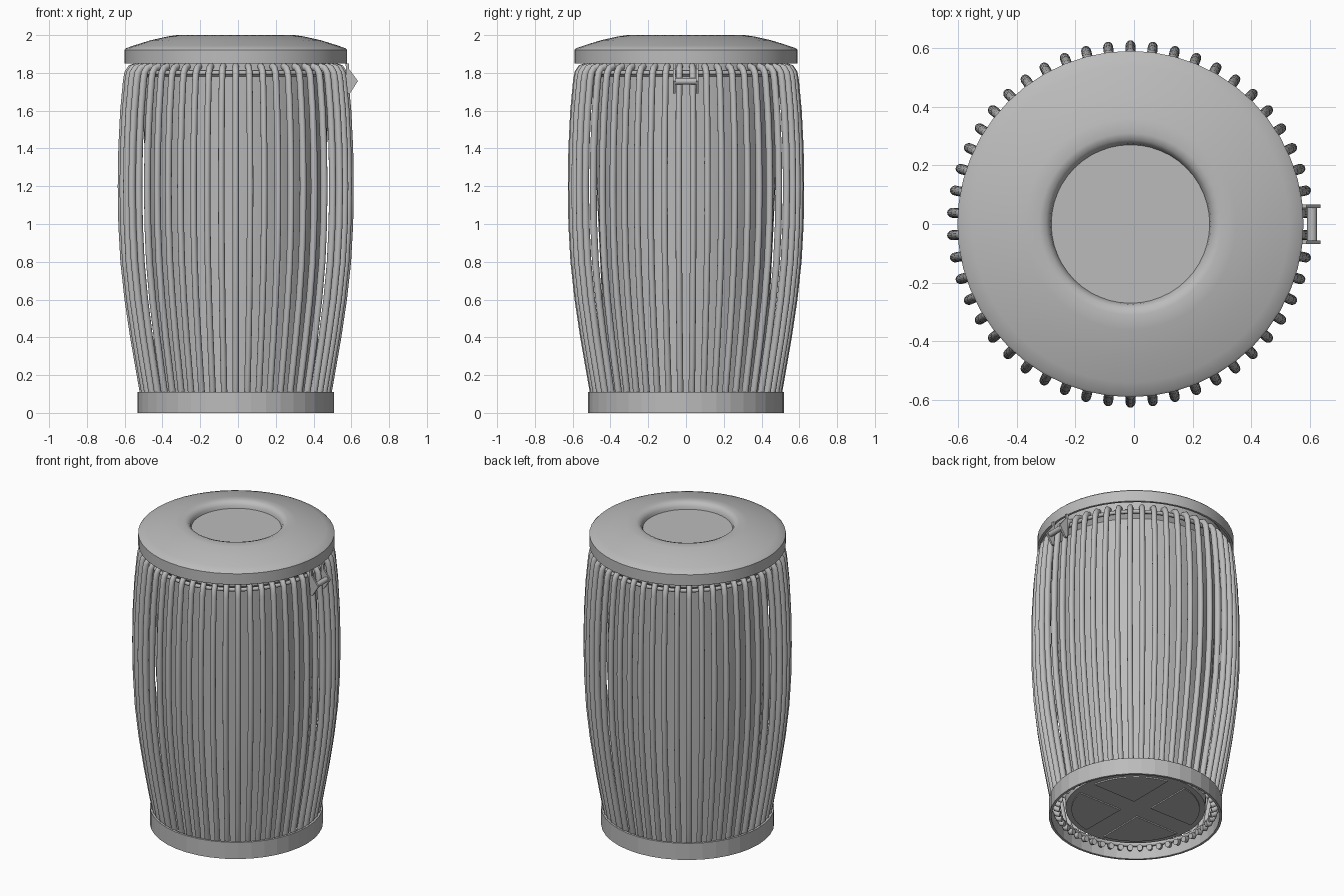
import bpy, bmesh, math
from mathutils import Vector, Matrix

if "Cube" in bpy.data.objects:
    bpy.data.objects.remove(bpy.data.objects["Cube"], do_unlink=True)

CX = -0.012          # axis of the bin, shifted to leave room for the latch
BARS = 50
SIDES = 16           # sides of each bar's oval section

grey = bpy.data.materials.new("painted_grey")
grey.use_nodes = True
tone = (0.5, 0.5, 0.5, 1)
grey.diffuse_color = tone
grey.node_tree.nodes["Principled BSDF"].inputs["Base Color"].default_value = tone


def finish(name, bm, smooth=True):
    bmesh.ops.recalc_face_normals(bm, faces=bm.faces)
    mesh = bpy.data.meshes.new(name)
    bm.to_mesh(mesh)
    bm.free()
    mesh.materials.append(grey)
    obj = bpy.data.objects.new(name, mesh)
    bpy.context.collection.objects.link(obj)
    if smooth:
        bpy.ops.object.select_all(action='DESELECT')
        obj.select_set(True)
        bpy.context.view_layer.objects.active = obj
        bpy.ops.object.shade_smooth_by_angle(angle=math.radians(40))
    return obj


def lathe(name, profile, sides, closed=False, smooth=True):
    """Spin a list of (radius, height) points around the bin axis."""
    bm = bmesh.new()
    verts = [bm.verts.new((CX + r, 0, z)) for r, z in profile]
    pairs = list(zip(verts, verts[1:]))
    if closed:
        pairs.append((verts[-1], verts[0]))
    edges = [bm.edges.new(p) for p in pairs]
    bmesh.ops.spin(bm, geom=verts + edges, cent=(CX, 0, 0), axis=(0, 0, 1),
                   angle=math.tau, steps=sides)
    bmesh.ops.remove_doubles(bm, verts=bm.verts, dist=0.0005)
    return finish(name, bm, smooth)


def prism(bm, outline, offset):
    """Extrude a flat outline by an offset vector."""
    face = bm.faces.new([bm.verts.new(p) for p in outline])
    new = bmesh.ops.extrude_face_region(bm, geom=[face])["geom"]
    bmesh.ops.translate(bm, vec=offset,
                        verts=[v for v in new if isinstance(v, bmesh.types.BMVert)])


# Base ring, open underneath
lathe("base_ring", [(0.52, 0), (0.52, 0.11), (0.505, 0.11), (0.505, 0)], 40,
      closed=True, smooth=False)

# Domed lid with a shallow dished centre
lathe("lid", [(0, 1.955), (0.27, 1.955), (0.274, 1.975), (0.287, 1.992), (0.31, 2.0),
              (0.36, 1.993), (0.45, 1.973), (0.54, 1.945), (0.582, 1.93),
              (0.59, 1.922), (0.59, 1.85), (0.575, 1.85), (0.575, 1.905), (0, 1.925)], 48)

# Tapered inner liner with a flared lip under the lid
lathe("liner", [(0, 0.06), (0.42, 0.06), (0.44, 0.5), (0.483, 1.4), (0.5, 1.78),
                (0.53, 1.81), (0.53, 1.9), (0.515, 1.9), (0.515, 1.82), (0.49, 1.79),
                (0.41, 0.08), (0, 0.08)], 48)

# Hoops that carry the bars
for name, radius, height in (("top_hoop", 0.55, 1.8), ("bottom_hoop", 0.475, 0.08)):
    ring = [(radius + 0.012 * math.cos(a), height + 0.012 * math.sin(a))
            for a in (math.tau * i / 12 for i in range(12))]
    lathe(name, ring, 50, closed=True)

# Quarter panels pressed into the underside
bm = bmesh.new()
arc = [math.radians(10 + 70 * i / 10) for i in range(11)]
for quarter in range(4):
    turn = Matrix.Rotation(quarter * math.pi / 2, 3, 'Z')
    sector = [(0.065, 0.065)] + [(0.385 * math.cos(a), 0.385 * math.sin(a)) for a in arc]
    prism(bm, [turn @ Vector((x, y, 0.06)) + Vector((CX, 0, 0)) for x, y in sector],
          Vector((0, 0, -0.008)))
finish("underside_panels", bm, smooth=False)

# Bowed bars: one oval tube swept along (radius, height) points, repeated around the axis
path = [(0.455, 0.05), (0.475, 0.055), (0.487, 0.09), (0.515, 0.25), (0.541, 0.4),
        (0.571, 0.6), (0.593, 0.8), (0.604, 1.0), (0.607, 1.2), (0.604, 1.4),
        (0.594, 1.6), (0.579, 1.76), (0.572, 1.8), (0.556, 1.825), (0.525, 1.834)]
points = [Vector((r, 0, z)) for r, z in path]
side = Vector((0, 1, 0))
bm = bmesh.new()
for n in range(BARS):
    turn = Matrix.Rotation(math.pi / 2 + math.tau * n / BARS, 3, 'Z')
    rings = []
    for i, p in enumerate(points):
        along = (points[min(i + 1, len(points) - 1)] - points[max(i - 1, 0)]).normalized()
        out = side.cross(along)
        rings.append([bm.verts.new(turn @ (p + 0.019 * math.cos(a) * out + 0.017 * math.sin(a) * side)
                                   + Vector((CX, 0, 0)))
                      for a in (math.tau * k / SIDES for k in range(SIDES))])
    for lower, upper in zip(rings, rings[1:]):
        for k in range(SIDES):
            j = (k + 1) % SIDES
            bm.faces.new((lower[k], lower[j], upper[j], upper[k]))
    bm.faces.new(rings[0])
    bm.faces.new(rings[-1])
finish("bars", bm)

# Latch on the left side: two pointed cheeks and a cross pin
bm = bmesh.new()
cheek = [(0.57, 1.85), (0.588, 1.85), (0.588, 1.82), (0.635, 1.757), (0.592, 1.69), (0.575, 1.69)]
for y in (-0.068, 0.054):
    prism(bm, [(x, y, z) for x, z in cheek], Vector((0, 0.012, 0)))
finish("latch_cheeks", bm, smooth=False)

bm = bmesh.new()
bmesh.ops.create_cone(bm, cap_ends=True, segments=16, radius1=0.017, radius2=0.017, depth=0.12,
                      matrix=Matrix.Translation((0.607, -0.001, 1.755))
                      @ Matrix.Rotation(math.pi / 2, 4, 'X'))
finish("latch_pin", bm)
